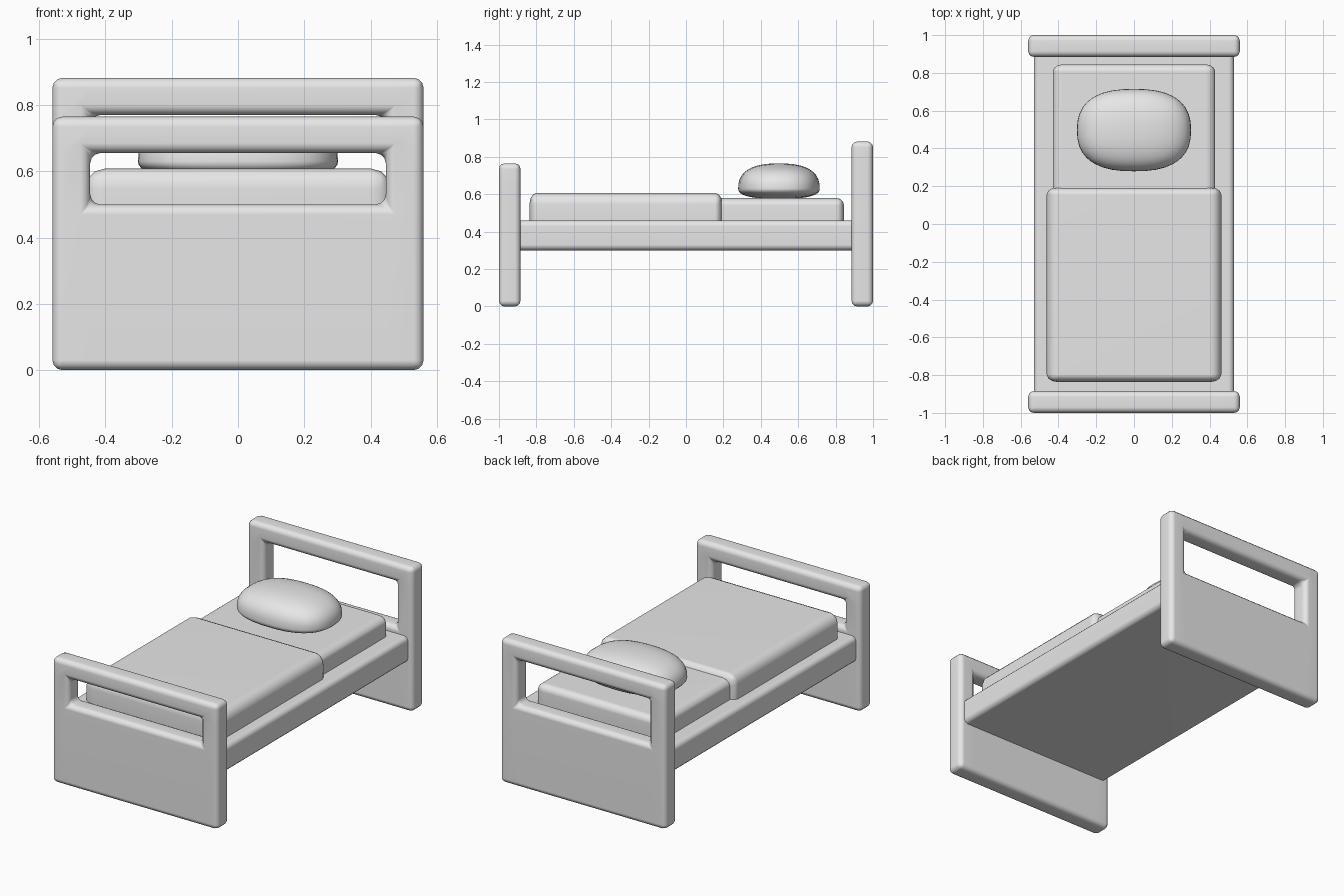
import bpy
import bmesh
import math
from mathutils import Vector

cube = bpy.data.objects.get("Cube")
if cube:
    bpy.data.objects.remove(cube, do_unlink=True)

grey = bpy.data.materials.new("plain grey")
grey.use_nodes = True
grey.diffuse_color = (0.8, 0.8, 0.8, 1)
grey.node_tree.nodes["Principled BSDF"].inputs["Base Color"].default_value = (0.8, 0.8, 0.8, 1)


def finish(name, bm, angle=40):
    """Turn a bmesh into a smooth-shaded object."""
    bmesh.ops.recalc_face_normals(bm, faces=bm.faces)
    mesh = bpy.data.meshes.new(name)
    bm.to_mesh(mesh)
    bm.free()
    mesh.materials.append(grey)
    obj = bpy.data.objects.new(name, mesh)
    bpy.context.collection.objects.link(obj)
    bpy.ops.object.select_all(action="DESELECT")
    obj.select_set(True)
    bpy.context.view_layer.objects.active = obj
    bpy.ops.object.shade_smooth_by_angle(angle=math.radians(angle))
    obj.modifiers.new("flat_panels", "WEIGHTED_NORMAL").keep_sharp = True
    return obj


def round_edges(bm, radii, segments=3):
    """Bevel the sharp edges with a separate radius along each axis."""
    bmesh.ops.recalc_face_normals(bm, faces=bm.faces)
    bmesh.ops.scale(bm, vec=Vector([1 / r for r in radii]), verts=bm.verts)
    sharp = [e for e in bm.edges if e.calc_face_angle(0) > 0.5]
    bmesh.ops.bevel(bm, geom=sharp, offset=1, offset_type="OFFSET",
                    segments=segments, profile=0.5, affect="EDGES")
    bmesh.ops.scale(bm, vec=Vector(radii), verts=bm.verts)


def rounded_box(name, low, high, radii):
    low, high = Vector(low), Vector(high)
    bm = bmesh.new()
    bmesh.ops.create_cube(bm, size=1)
    bmesh.ops.scale(bm, vec=high - low, verts=bm.verts)
    bmesh.ops.translate(bm, vec=(low + high) / 2, verts=bm.verts)
    round_edges(bm, radii)
    return finish(name, bm)


def end_board(name, y_front, y_back, height, slot_top):
    """Upright panel with a handle-like slot."""
    xs = (-0.56, -0.446, 0.446, 0.56)
    zs = (0, 0.5, slot_top, height)
    bm = bmesh.new()
    grid = [[bm.verts.new((x, y_front, z)) for x in xs] for z in zs]
    for r in range(3):
        for c in range(3):
            if (r, c) != (1, 1):
                bm.faces.new((grid[r][c], grid[r][c + 1],
                              grid[r + 1][c + 1], grid[r + 1][c]))
    ext = bmesh.ops.extrude_face_region(bm, geom=bm.faces[:], use_keep_orig=True)
    moved = [g for g in ext["geom"] if isinstance(g, bmesh.types.BMVert)]
    bmesh.ops.translate(bm, vec=(0, y_back - y_front, 0), verts=moved)
    round_edges(bm, (0.03, 0.03, 0.03))
    return finish(name, bm)


# Frame
end_board("footboard", -1.0, -0.885, 0.765, 0.655)
end_board("headboard", 0.885, 1.0, 0.882, 0.77)
rounded_box("bed_base", (-0.53, -0.93, 0.3), (0.53, 0.93, 0.46), (0.03, 0.03, 0.03))

# Bedding, with the lower edges sunk into the base
rounded_box("mattress", (-0.43, -0.8, 0.38), (0.43, 0.845, 0.58), (0.05, 0.04, 0.04))
rounded_box("blanket", (-0.462, -0.837, 0.38), (0.462, 0.195, 0.608), (0.06, 0.04, 0.06))

# Pillow: a cube puffed out to a superellipsoid, flatter underneath
bm = bmesh.new()
bmesh.ops.create_cube(bm, size=2)
bmesh.ops.subdivide_edges(bm, edges=bm.edges[:], cuts=9, use_grid_fill=True)
for v in bm.verts:
    p = v.co / sum(abs(c) ** 2.5 for c in v.co) ** 0.4
    rise = 0.135 if p.z > 0 else 0.055
    v.co = Vector((p.x * 0.302, 0.497 + p.y * 0.218, 0.63 + p.z * rise))
finish("pillow", bm, 60)
